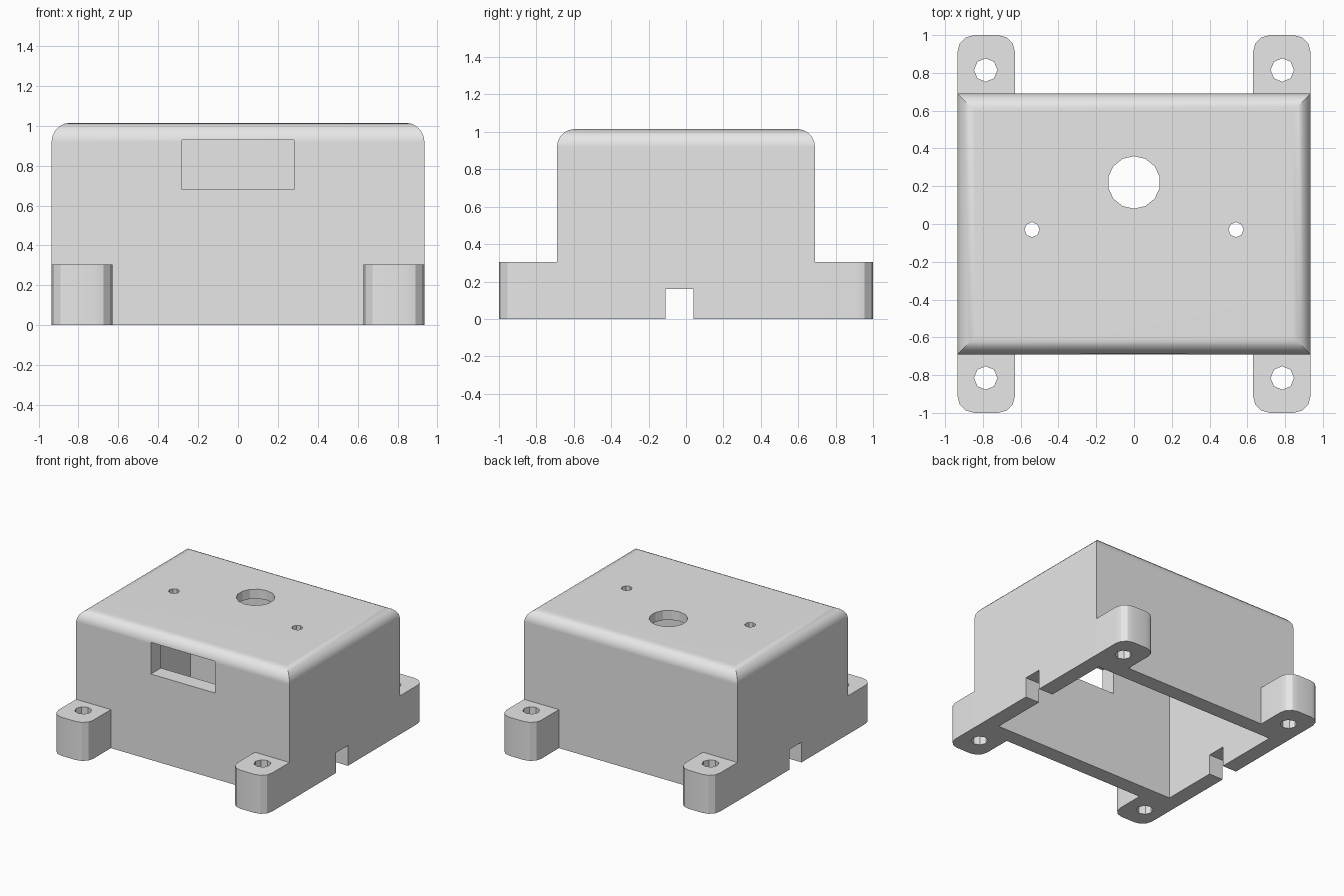
import bpy
import bmesh
import math
from mathutils import Matrix, Vector

cube = bpy.data.objects.get("Cube")
if cube:
    bpy.data.objects.remove(cube, do_unlink=True)

W, D, H = 0.935, 0.69, 1.015      # half width, half depth, height
WALL, ROOF = 0.125, 0.075


def add_object(name, bm):
    bmesh.ops.recalc_face_normals(bm, faces=bm.faces)
    mesh = bpy.data.meshes.new(name)
    bm.to_mesh(mesh)
    bm.free()
    obj = bpy.data.objects.new(name, mesh)
    bpy.context.collection.objects.link(obj)
    return obj


def box(name, low, high, pick=None, radius=0, segments=1):
    """Box between two corners; edges chosen by pick are rounded."""
    low, high = Vector(low), Vector(high)
    size = high - low
    bm = bmesh.new()
    bmesh.ops.create_cube(bm, size=1, matrix=Matrix.Translation((low + high) / 2)
                          @ Matrix.Diagonal((*size, 1)))
    if pick:
        edges = [e for e in bm.edges if pick(e.verts[0].co, e.verts[1].co)]
        bmesh.ops.bevel(bm, geom=edges, offset=radius, offset_type='OFFSET',
                        segments=segments, profile=0.5, affect='EDGES')
    return add_object(name, bm)


def rod(name, x, y, low, high, radius, sides):
    bm = bmesh.new()
    bmesh.ops.create_cone(bm, cap_ends=True, segments=sides, radius1=radius,
                          radius2=radius, depth=high - low,
                          matrix=Matrix.Translation((x, y, (low + high) / 2)))
    return add_object(name, bm)


def combine(target, tool, operation):
    mod = target.modifiers.new(tool.name, 'BOOLEAN')
    mod.operation, mod.solver, mod.object = operation, 'EXACT', tool
    bpy.context.view_layer.objects.active = target
    bpy.ops.object.modifier_apply(modifier=mod.name)
    bpy.data.objects.remove(tool, do_unlink=True)


# Shell with rounded top edges
body = box("enclosure", (-W, -D, 0), (W, D, H),
           lambda a, b: min(a.z, b.z) > H - 0.01, 0.095, 5)

# Four mounting lugs with rounded outer corners
for sx in (-1, 1):
    for sy in (-1, 1):
        xs = sorted((sx * 0.63, sx * W))
        ys = sorted((sy * 0.63, sy))
        lug = box("mounting_lug", (xs[0], ys[0], 0), (xs[1], ys[1], 0.305),
                  lambda a, b: abs(a.y) > 0.99 and abs(b.y) > 0.99
                  and abs(a.z - b.z) > 0.1, 0.09, 3)
        combine(body, lug, 'UNION')

# Hollow inside, front window and cable notches in both side walls
combine(body, box("cavity", (WALL - W, WALL - D, -0.2),
                  (W - WALL, D - WALL, H - ROOF)), 'DIFFERENCE')
combine(body, box("window", (-0.28, -0.9, 0.68), (0.28, -0.4, 0.93)), 'DIFFERENCE')
combine(body, box("cable_notch", (-1.2, -0.11, -0.2), (1.2, 0.04, 0.16)), 'DIFFERENCE')

# Holes in the roof and in the lugs
combine(body, rod("roof_hole", 0, 0.22, 0.8, 1.2, 0.139, 14), 'DIFFERENCE')
for sx in (-1, 1):
    combine(body, rod("pin_hole", sx * 0.54, -0.03, 0.8, 1.2, 0.04, 8), 'DIFFERENCE')
    for sy in (-1, 1):
        combine(body, rod("screw_hole", sx * 0.785, sy * 0.815, -0.2, 0.5, 0.062, 8),
                'DIFFERENCE')

# Single grey plastic
grey = bpy.data.materials.new("grey_plastic")
grey.use_nodes = True
colour = (0.8, 0.8, 0.8, 1)
grey.diffuse_color = colour
grey.node_tree.nodes["Principled BSDF"].inputs["Base Color"].default_value = colour
body.data.materials.clear()
body.data.materials.append(grey)
for face in body.data.polygons:
    face.material_index = 0

# Smooth only the rounded top edges
bpy.ops.object.select_all(action='DESELECT')
body.select_set(True)
bpy.context.view_layer.objects.active = body
bpy.ops.object.shade_smooth_by_angle(angle=math.radians(25))
weighted = body.modifiers.new("weighted_normals", 'WEIGHTED_NORMAL')
weighted.keep_sharp = True
